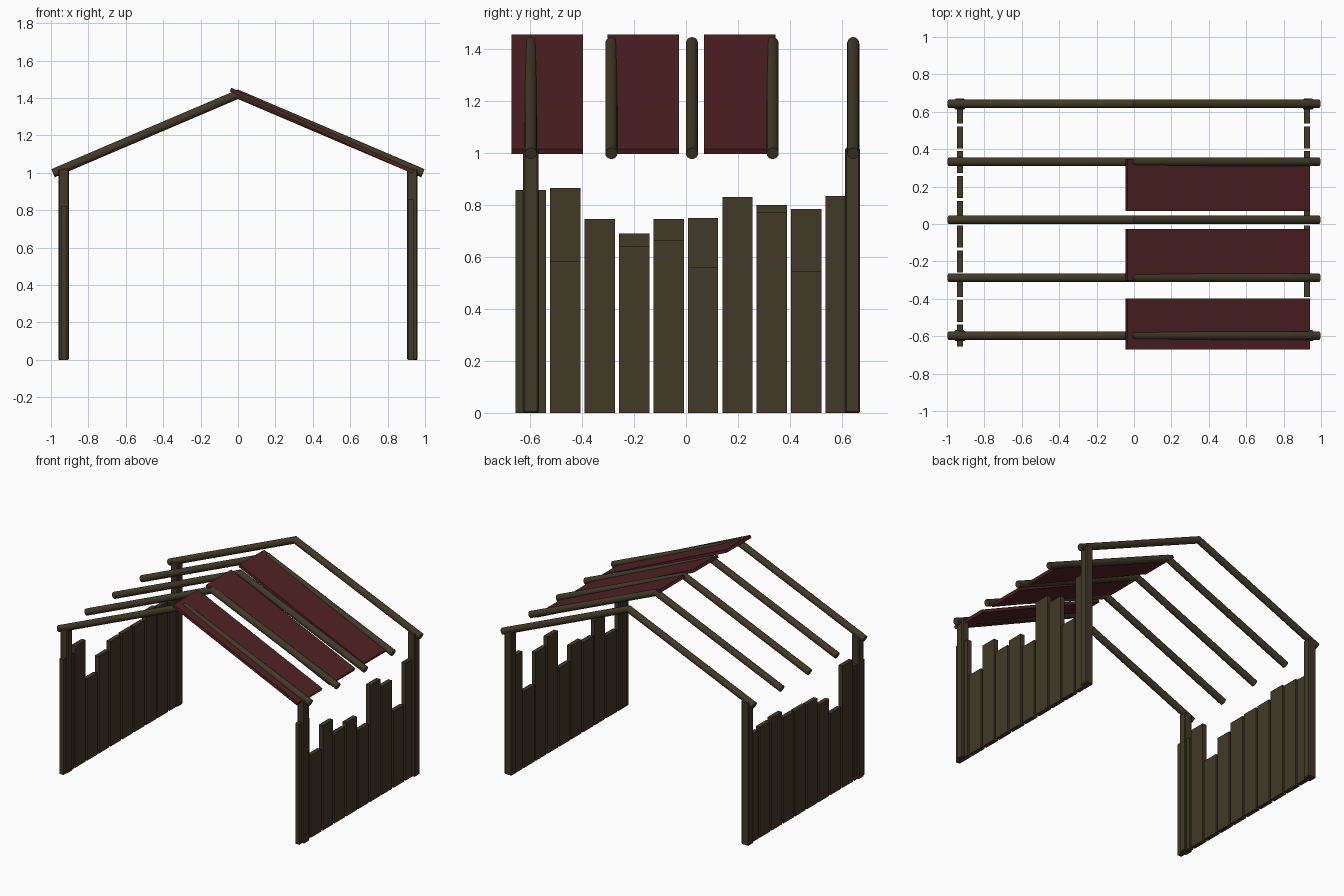
import bpy, bmesh, math
from mathutils import Matrix, Vector

if "Cube" in bpy.data.objects:
    bpy.data.objects.remove(bpy.data.objects["Cube"])


def material(name, rgb):
    m = bpy.data.materials.new(name)
    m.diffuse_color = (*rgb, 1)
    m.use_nodes = True
    m.node_tree.nodes["Principled BSDF"].inputs["Base Color"].default_value = m.diffuse_color
    return m


WOOD = material("dark wood", (0.052, 0.041, 0.020))
RED = material("dark red roofing", (0.082, 0.0155, 0.017))


def finish(name, bm, mat):
    bmesh.ops.recalc_face_normals(bm, faces=bm.faces)
    me = bpy.data.meshes.new(name)
    bm.to_mesh(me)
    bm.free()
    me.materials.append(mat)
    ob = bpy.data.objects.new(name, me)
    bpy.context.collection.objects.link(ob)
    return ob


def box(name, centre, size, mat, bevel=0.0, tilt=0.0):
    bm = bmesh.new()
    bmesh.ops.create_cube(bm, size=1)
    bmesh.ops.scale(bm, vec=size, verts=bm.verts)
    if bevel:
        bmesh.ops.bevel(bm, geom=bm.edges[:], offset=bevel, segments=1, affect='EDGES')
    bmesh.ops.transform(bm, verts=bm.verts,
                        matrix=Matrix.Translation(centre) @ Matrix.Rotation(tilt, 4, 'Y'))
    return finish(name, bm, mat)


# corner posts
for x in (-0.932, 0.932):
    for y in (-0.597, 0.641):
        box("corner_post", (x, y, 0.51), (0.058, 0.058, 1.02), WOOD, 0.006)

# wall planks, front to back
heights = {
    "left": (0.82, 0.865, 0.58, 0.69, 0.745, 0.75, 0.75, 0.80, 0.785, 0.77),
    "right": (0.857, 0.585, 0.745, 0.64, 0.665, 0.56, 0.83, 0.77, 0.545, 0.835),
}
for side, x in (("left", -0.93), ("right", 0.925)):
    for i, h in enumerate(heights[side]):
        box(side + "_wall_plank", (x, -0.597 + 0.1325 * i, h / 2), (0.031, 0.117, h), WOOD)

# round rafter pairs, mitred at the ridge
SIDES, R, EAVE, RIDGE = 16, 0.0235, Vector((0.989, 0, 0.998)), 1.42
pitch = math.atan2(RIDGE - EAVE.z, EAVE.x)


def rafter(y):
    bm = bmesh.new()
    rings = []
    for s in (-1, 0, 1):
        ring = []
        for k in range(SIDES):
            a = 2 * math.pi * k / SIDES
            u, v = R * math.sin(a), R * math.cos(a)   # up from the slope, sideways
            if s:
                p = (s * (EAVE.x + u * math.sin(pitch)), y + v, EAVE.z + u * math.cos(pitch))
            else:
                p = (0, y + v, RIDGE + u / math.cos(pitch))
            ring.append(bm.verts.new(p))
        rings.append(ring)
    for a, b in zip(rings, rings[1:]):
        for k in range(SIDES):
            n = (k + 1) % SIDES
            bm.faces.new((a[k], a[n], b[n], b[k])).smooth = True
    bm.faces.new(rings[0])
    bm.faces.new(rings[2])
    # hard edges at the end caps and the ridge mitre
    for e in bm.edges:
        if abs(e.verts[0].co.x) < 0.5 and abs(e.verts[1].co.x) < 0.5 or len({f.smooth for f in e.link_faces}) > 1:
            e.smooth = False
    finish("rafter_pair", bm, WOOD)


for i in range(5):
    rafter(-0.597 + 0.31 * i)

# roof panels on the right slope
top, low = Vector((-0.04, 0, 1.445)), Vector((0.937, 0, 1.005))
d = low - top
for y0, y1 in ((-0.672, -0.397), (-0.302, -0.026), (0.07, 0.345)):
    c = (top + low) / 2
    box("roof_panel", (c.x, (y0 + y1) / 2, c.z), (d.length, y1 - y0, 0.021), RED,
        tilt=math.atan2(-d.z, d.x))
